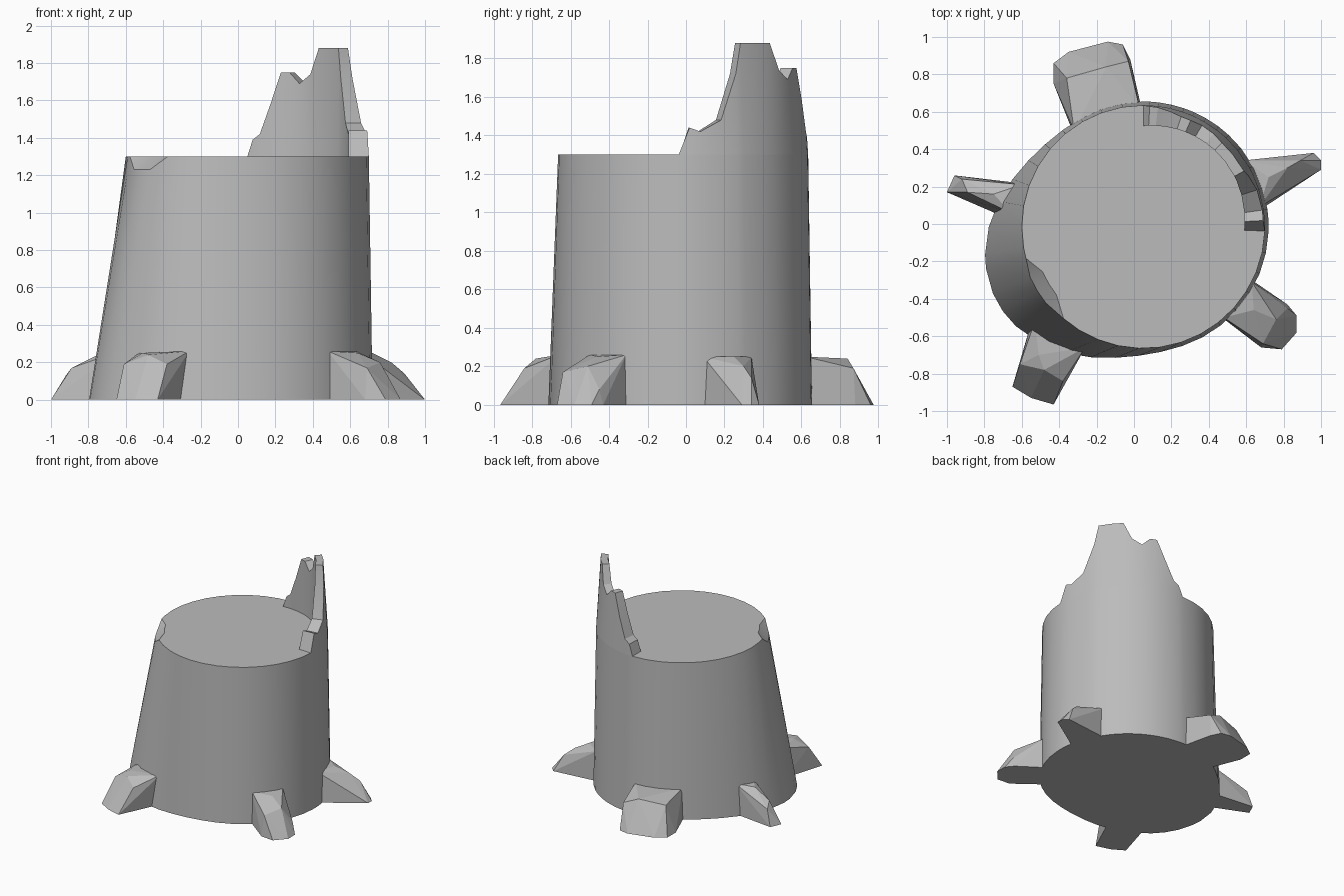
import bpy, bmesh
from math import cos, sin, radians

cube = bpy.data.objects.get("Cube")
if cube:
    bpy.data.objects.remove(cube, do_unlink=True)

CX, CY = 0.05, -0.015      # trunk axis
R_TOP, H = 0.65, 1.3

bark = bpy.data.materials.new("grey_wood")
bark.use_nodes = True
bark.diffuse_color = (0.5, 0.5, 0.5, 1)
bark.node_tree.nodes["Principled BSDF"].inputs["Base Color"].default_value = (0.5, 0.5, 0.5, 1)


def finish(name, bm, smooth=False):
    bmesh.ops.recalc_face_normals(bm, faces=bm.faces)
    mesh = bpy.data.meshes.new(name)
    bm.to_mesh(mesh)
    bm.free()
    mesh.materials.append(bark)
    obj = bpy.data.objects.new(name, mesh)
    bpy.context.collection.objects.link(obj)
    if smooth:
        bpy.ops.object.select_all(action='DESELECT')
        obj.select_set(True)
        bpy.context.view_layer.objects.active = obj
        bpy.ops.object.shade_smooth_by_angle(angle=radians(28))
    return obj


def polar(bm, deg, r, z):
    a = radians(deg)
    return bm.verts.new((CX + r * cos(a), CY + r * sin(a), z))


def face(bm, *verts):
    unique = list(dict.fromkeys(verts))
    if len(unique) > 2:
        bm.faces.new(unique)


def base_radius(deg):
    # the foot bulges out to one side
    return 0.67 + 0.21 * max(0, cos(radians(deg - 205))) ** 3


# Broken bark outline: angle round the trunk -> height
shard = {-2: 1.3, 3: 1.44, 8: 1.42, 18: 1.48, 26: 1.72, 29: 1.88, 39: 1.88,
         47: 1.88, 53: 1.74, 60: 1.69, 66: 1.75, 71: 1.75, 77: 1.58,
         83: 1.42, 87: 1.39, 90: 1.3}
chip = (204, 211, 218)
angles = sorted(set(shard) | set(chip) | {195, 229} | set(range(100, 195, 10))
                | set(range(238, 350, 10)))

# Trunk with a chip knocked out of the top edge
bm = bmesh.new()
foot, edge, rim = [], [], []
for a in angles:
    foot.append(polar(bm, a, base_radius(a), 0))
    if a in chip:
        t = 0.07 / H
        edge.append(polar(bm, a, R_TOP * (1 - t) + base_radius(a) * t, H - 0.07))
        rim.append(polar(bm, a, 0.59, H))
    else:
        edge.append(polar(bm, a, R_TOP, H))
        rim.append(edge[-1])
for i in range(len(angles)):
    j = (i + 1) % len(angles)
    face(bm, foot[i], foot[j], edge[j], edge[i])
    face(bm, edge[i], edge[j], rim[j], rim[i])
bm.faces.new(rim)
bm.faces.new(foot)
finish("trunk", bm, smooth=True)

# Splintered shell standing on the back edge
bm = bmesh.new()
rows = []
for a, z in shard.items():
    lean = 0.06 * (z - H)
    r_in = 0.54 + 0.02 * sin(radians(2 * max(a, 0)))
    low = (polar(bm, a, r_in, H), polar(bm, a, R_TOP, H))
    if z > H:
        high = (polar(bm, a, r_in, z), polar(bm, a, R_TOP - lean, z))
    else:
        high = low
    rows.append(low + high)
for (a, b, c, d), (e, f, g, h) in zip(rows, rows[1:]):
    face(bm, a, e, g, c)      # inside
    face(bm, b, f, h, d)      # outside
    face(bm, c, g, h, d)      # broken top
    face(bm, a, e, f, b)      # underside
finish("bark_shard", bm, smooth=True)


# Roots: hulls between a ground outline and a few upper corners
def root(name, ground, upper):
    bm = bmesh.new()
    for x, y in ground:
        bm.verts.new((x, y, 0))
    for p in upper:
        bm.verts.new(p)
    out = bmesh.ops.convex_hull(bm, input=bm.verts)
    spare = {g for g in out["geom_interior"] + out["geom_unused"]
             if isinstance(g, bmesh.types.BMVert)}
    bmesh.ops.delete(bm, geom=list(spare), context='VERTS')
    bmesh.ops.dissolve_limit(bm, angle_limit=radians(2), verts=bm.verts, edges=bm.edges)
    finish(name, bm)


root("right_root",
     [(-0.62, 0.22), (-0.7, 0.04), (-1, 0.17), (-0.96, 0.26)],
     [(-0.6, 0.21, 0.25), (-0.66, 0.06, 0.25), (-0.75, 0.16, 0.24),
      (-0.89, 0.17, 0.17), (-0.92, 0.24, 0.13)])
root("back_root",
     [(-0.33, 0.5), (0.04, 0.62), (-0.02, 0.88), (-0.06, 0.96),
      (-0.14, 0.975), (-0.35, 0.92), (-0.43, 0.86), (-0.43, 0.75)],
     [(-0.32, 0.5, 0.25), (0.03, 0.62, 0.25), (-0.03, 0.87, 0.19),
      (-0.15, 0.84, 0.24), (-0.36, 0.78, 0.22)])
root("left_root",
     [(0.6, 0.34), (0.68, 0.08), (1, 0.29), (1, 0.34), (0.96, 0.38)],
     [(0.59, 0.34, 0.25), (0.67, 0.09, 0.25), (0.72, 0.25, 0.25),
      (0.82, 0.3, 0.2), (0.89, 0.34, 0.14)])
root("front_left_root",
     [(0.63, -0.3), (0.47, -0.5), (0.68, -0.66), (0.79, -0.67),
      (0.87, -0.58), (0.87, -0.49), (0.82, -0.43)],
     [(0.63, -0.31, 0.26), (0.48, -0.5, 0.26), (0.64, -0.46, 0.25),
      (0.76, -0.51, 0.2), (0.69, -0.64, 0.17), (0.82, -0.45, 0.08)])
root("front_right_root",
     [(-0.55, -0.53), (-0.28, -0.64), (-0.43, -0.965), (-0.55, -0.93),
      (-0.65, -0.87)],
     [(-0.53, -0.52, 0.25), (-0.26, -0.66, 0.26), (-0.51, -0.7, 0.25),
      (-0.61, -0.75, 0.19), (-0.38, -0.84, 0.19), (-0.48, -0.78, 0.24)])
